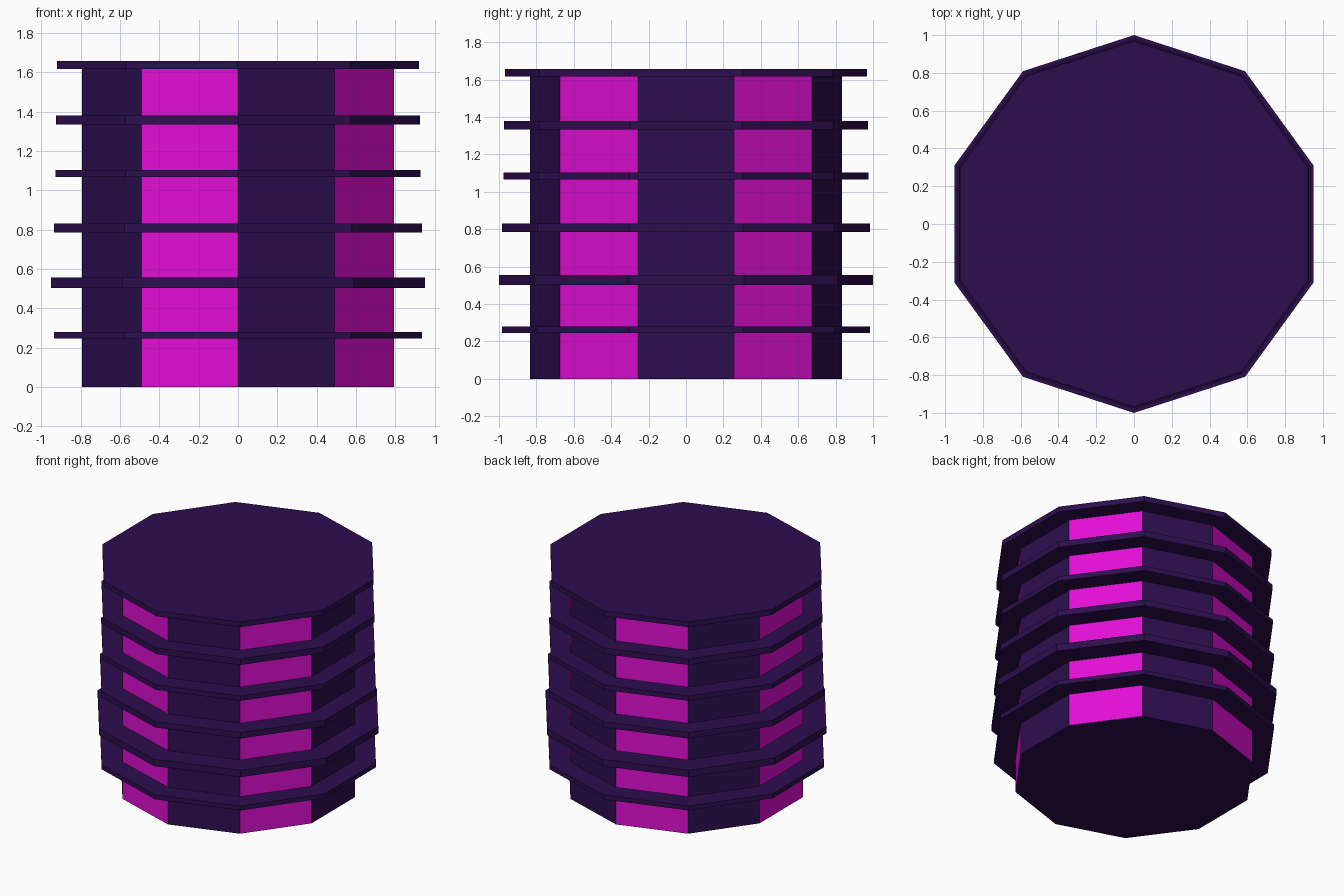
import bpy
import math

cube = bpy.data.objects.get("Cube")
if cube:
    bpy.data.objects.remove(cube, do_unlink=True)


def make_material(name, rgb):
    mat = bpy.data.materials.new(name)
    mat.use_nodes = True
    mat.diffuse_color = (*rgb, 1)
    mat.node_tree.nodes["Principled BSDF"].inputs["Base Color"].default_value = (*rgb, 1)
    return mat


purple = make_material("dark purple", (0.026, 0.0044, 0.078))
magenta = make_material("bright magenta", (0.75, 0.0044, 0.66))


def decagon(name, radius, bottom, top):
    """Ten-sided prism with a corner pointing to the front."""
    bpy.ops.mesh.primitive_cylinder_add(
        vertices=10, radius=radius, depth=top - bottom,
        location=(0, 0, (bottom + top) / 2))
    obj = bpy.context.object
    obj.name = name
    obj.data.materials.append(purple)
    return obj


# Core with alternating magenta side panels
core = decagon("core", 0.833, 0, 1.63)
core.data.materials.append(magenta)
for face in core.data.polygons:
    if abs(face.normal.z) < 0.5:
        angle = math.degrees(math.atan2(face.normal.y, face.normal.x))
        face.material_index = 1 if round(angle / 36) % 2 else 0

# Stacked plates: radius, bottom, top
plates = [
    (0.983, 0.245, 0.279),
    (1.0, 0.503, 0.555),
    (0.983, 0.786, 0.831),
    (0.975, 1.066, 1.103),
    (0.972, 1.334, 1.38),
    (0.967, 1.616, 1.656),
]
for i, (radius, bottom, top) in enumerate(plates, 1):
    decagon(f"plate_{i}", radius, bottom, top)
